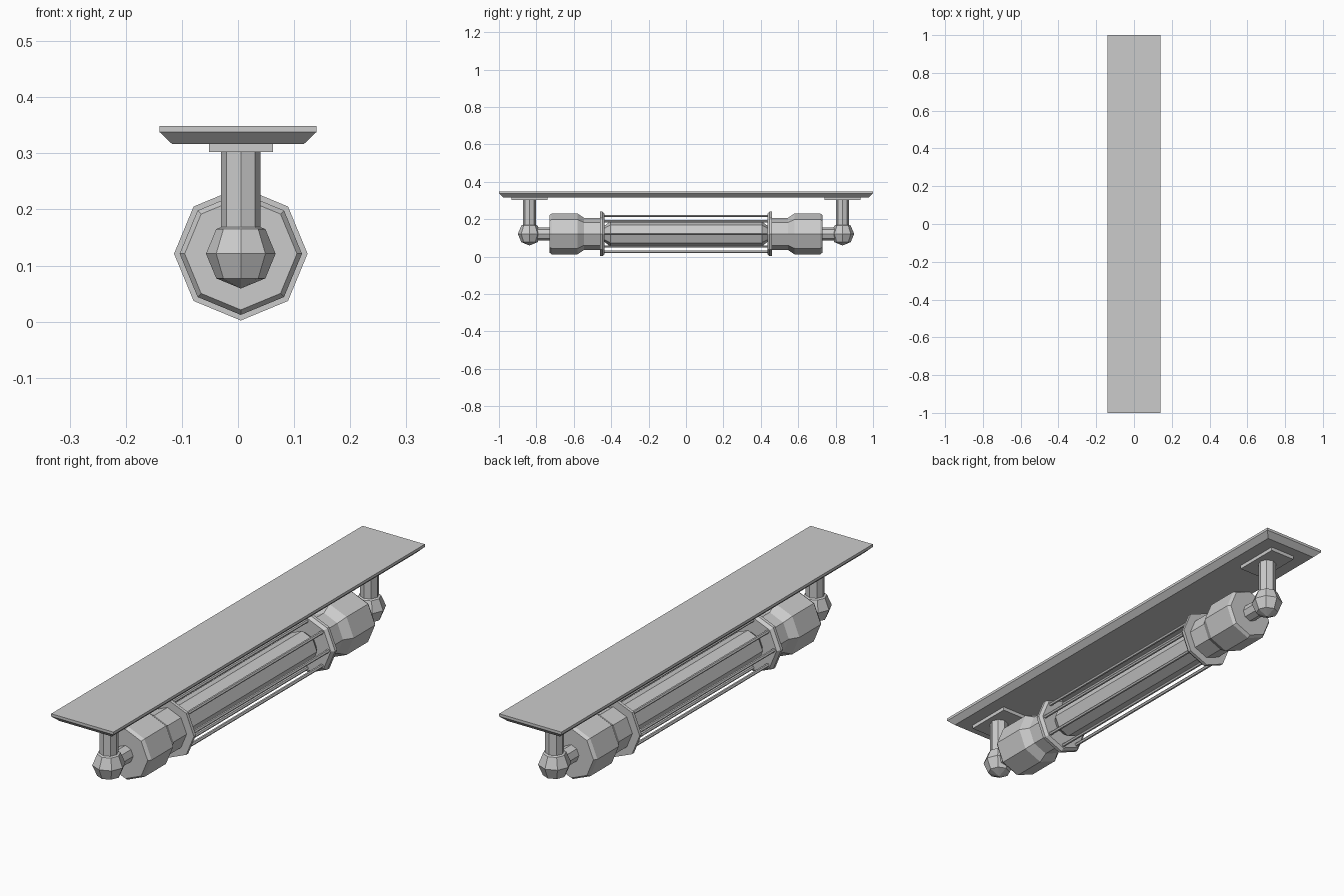
import bpy, bmesh
from math import sin, cos, pi

if "Cube" in bpy.data.objects:
    bpy.data.objects.remove(bpy.data.objects["Cube"])

CX, CZ = 0.005, 0.121   # lamp axis (runs along y)


def mesh_object(name, bm):
    bmesh.ops.recalc_face_normals(bm, faces=bm.faces)
    me = bpy.data.meshes.new(name)
    bm.to_mesh(me)
    bm.free()
    ob = bpy.data.objects.new(name, me)
    bpy.context.collection.objects.link(ob)
    return ob


def loft(name, rings):
    """Skin a stack of equal-length vertex rings and cap the ends."""
    bm = bmesh.new()
    loops = [[bm.verts.new(p) for p in ring] for ring in rings]
    n = len(loops[0])
    for a, b in zip(loops, loops[1:]):
        for i in range(n):
            j = (i + 1) % n
            bm.faces.new((a[i], a[j], b[j], b[i]))
    bm.faces.new(loops[0])
    bm.faces.new(loops[-1])
    return mesh_object(name, bm)


def turned_y(name, profile, cx=CX, cz=CZ, sides=8):
    """Faceted lathe around a y axis; profile is (y, radius)."""
    return loft(name, [[(cx + r * cos(2 * pi * i / sides), y, cz + r * sin(2 * pi * i / sides))
                        for i in range(sides)] for y, r in profile])


def slab(name, cx, cy, levels):
    """Stacked rectangles; levels are (z, half_x, half_y)."""
    return loft(name, [[(cx + sx * hx, cy + sy * hy, z)
                        for sx, sy in ((-1, -1), (1, -1), (1, 1), (-1, 1))]
                       for z, hx, hy in levels])


# ceiling plate with bevelled underside
slab("ceiling_plate", 0, 0, [(0.317, 0.118, 0.978), (0.338, 0.14, 1.0), (0.349, 0.14, 1.0)])

for s, side in ((-1, "front"), (1, "back")):
    py = s * 0.837
    # bracket plate
    slab(side + "_bracket_plate", CX, py, [(0.302, 0.057, 0.097), (0.317, 0.057, 0.097)])
    # octagonal post
    loft(side + "_post", [[(CX + 0.0355 * cos(k * pi / 4), py + 0.0355 * sin(k * pi / 4), z)
                           for k in range(8)] for z in (CZ, 0.302)])
    # ball joint
    bm = bmesh.new()
    bmesh.ops.create_uvsphere(bm, u_segments=8, v_segments=4, radius=0.062)
    bmesh.ops.translate(bm, verts=bm.verts, vec=(CX, py, CZ))
    mesh_object(side + "_ball_joint", bm)
    # pipe from the joint to the socket
    turned_y(side + "_pipe", [(py, 0.035), (s * 0.715, 0.035)])
    # socket housing with tapered neck
    turned_y(side + "_socket", [(s * 0.73, 0.1), (s * 0.718, 0.109), (s * 0.58, 0.109),
                                (s * 0.545, 0.086), (s * 0.45, 0.086)])
    # cage flange
    turned_y(side + "_flange", [(s * 0.46, 0.119), (s * 0.447, 0.119), (s * 0.435, 0.108)])

# tube bulb
turned_y("bulb", [(-0.44, 0.04), (-0.405, 0.067), (0.405, 0.067), (0.44, 0.04)])

# cage rods
for k in range(8):
    a = k * pi / 4
    turned_y("cage_rod", [(-0.445, 0.007), (0.445, 0.007)],
             CX + 0.096 * cos(a), CZ + 0.096 * sin(a), 6)
